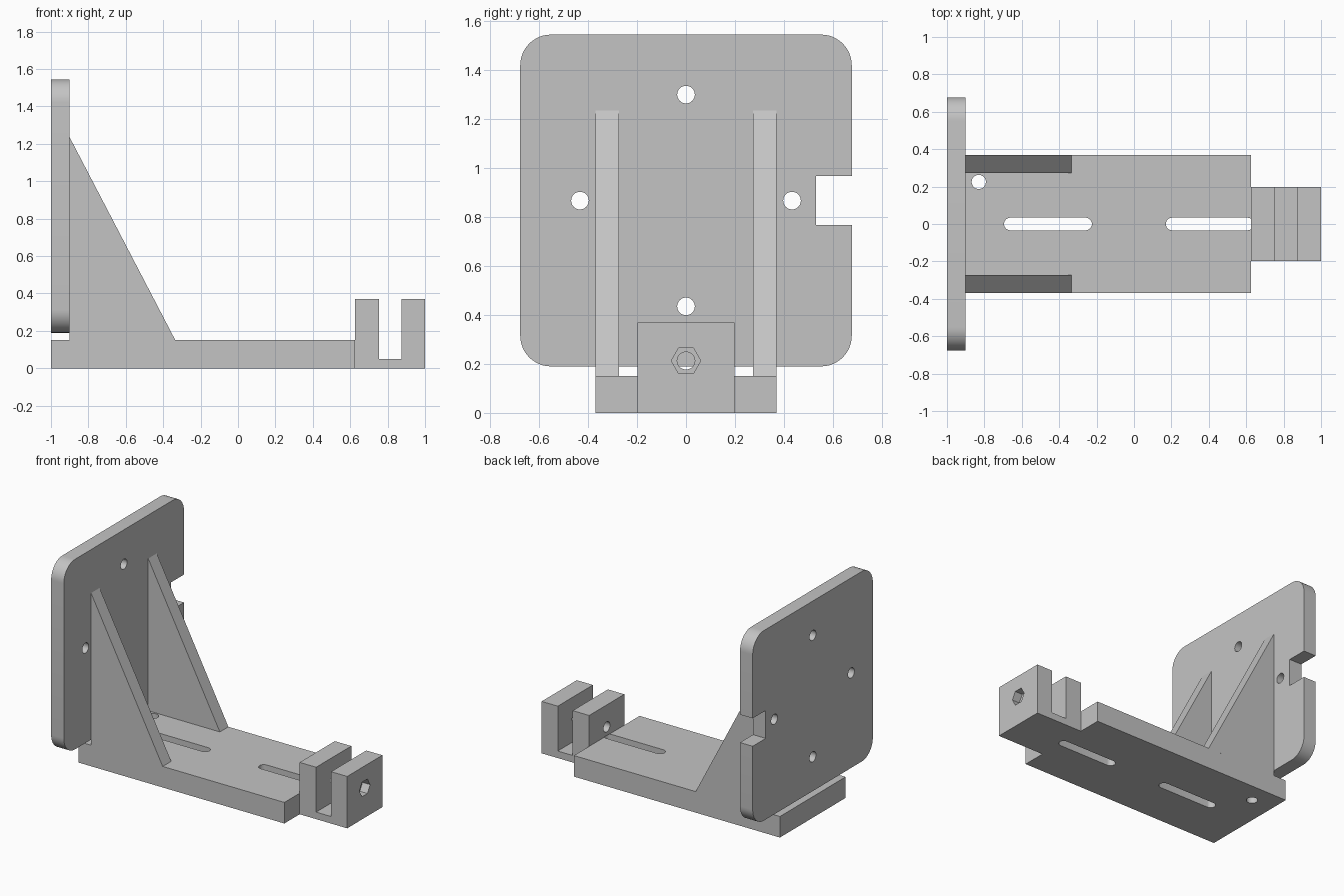
import bpy, bmesh
from math import radians, cos, sin, pi
from mathutils import Vector

cube = bpy.data.objects.get("Cube")
if cube:
    bpy.data.objects.remove(cube, do_unlink=True)

grey = bpy.data.materials.new("plain grey")
grey.use_nodes = True
grey.diffuse_color = (0.55, 0.55, 0.55, 1)
grey.node_tree.nodes["Principled BSDF"].inputs["Base Color"].default_value = grey.diffuse_color

AXES = {
    "x": lambda a, b, d: Vector((d, a, b)),
    "y": lambda a, b, d: Vector((a, d, b)),
    "z": lambda a, b, d: Vector((a, b, d)),
}


def prism(name, outline, axis, start, end):
    """Extrude a closed 2D outline along an axis."""
    place = AXES[axis]
    bm = bmesh.new()
    face = bm.faces.new([bm.verts.new(place(a, b, start)) for a, b in outline])
    grown = bmesh.ops.extrude_face_region(bm, geom=[face])["geom"]
    moved = [v for v in grown if isinstance(v, bmesh.types.BMVert)]
    bmesh.ops.translate(bm, verts=moved, vec=place(0, 0, end - start))
    bmesh.ops.recalc_face_normals(bm, faces=bm.faces)
    mesh = bpy.data.meshes.new(name)
    bm.to_mesh(mesh)
    bm.free()
    mesh.materials.append(grey)
    obj = bpy.data.objects.new(name, mesh)
    bpy.context.collection.objects.link(obj)
    return obj


def rect(a0, a1, b0, b1):
    return [(a0, b0), (a1, b0), (a1, b1), (a0, b1)]


def arc(a, b, r, first, last, steps):
    turns = [radians(first + (last - first) * i / steps) for i in range(steps + 1)]
    return [(a + r * cos(t), b + r * sin(t)) for t in turns]


def circle(a, b, r, sides=32):
    return [(a + r * cos(2 * pi * i / sides), b + r * sin(2 * pi * i / sides)) for i in range(sides)]


def slot(a0, a1, r):
    return arc(a1 - r, 0, r, -90, 90, 12) + arc(a0 + r, 0, r, 90, 270, 12)


def rounded(a0, a1, b0, b1, r):
    return (arc(a1 - r, b0 + r, r, -90, 0, 12) + arc(a1 - r, b1 - r, r, 0, 90, 12)
            + arc(a0 + r, b1 - r, r, 90, 180, 12) + arc(a0 + r, b0 + r, r, 180, 270, 12))


def cut(obj, *cutters):
    """Subtract each cutter, given as prism arguments, and bake the result."""
    for args in cutters:
        tool = prism("cutter", *args)
        tool.hide_render = True
        mod = obj.modifiers.new("cut", "BOOLEAN")
        mod.operation, mod.solver, mod.object = "DIFFERENCE", "EXACT", tool
        graph = bpy.context.evaluated_depsgraph_get()
        baked = bpy.data.meshes.new_from_object(obj.evaluated_get(graph))
        obj.modifiers.clear()
        obj.data = baked
        bpy.data.objects.remove(tool, do_unlink=True)


# Base with two slots and a small round hole
base = prism("base", rect(-1, 0.625, -0.37, 0.37), "z", 0, 0.15)
slot_two = (slot(0.17, 0.64, 0.034), "z", -0.1, 0.151)
cut(base,
    (slot(-0.695, -0.225, 0.034), "z", -0.1, 0.3),
    slot_two,
    (circle(-0.83, 0.225, 0.038), "z", -0.1, 0.3))

# Upright plate with side notch and four screw holes
plate = prism("upright_plate", rounded(-0.677, 0.677, 0.19, 1.545, 0.125), "x", -1, -0.9)
holes = [(0, 1.3), (0, 0.435), (-0.433, 0.867), (0.433, 0.867)]
cut(plate,
    (rect(0.53, 0.8, 0.768, 0.967), "x", -1.1, -0.8),
    *[(circle(y, z, 0.036), "x", -1.1, -0.8) for y, z in holes])

# Sloped ribs joining the base and the plate
parts = [base, plate]
for name, y in (("left_rib", 0.322), ("right_rib", -0.322)):
    triangle = [(-0.9, 0.15), (-0.335, 0.15), (-0.9, 1.235)]
    parts.append(prism(name, triangle, "y", y - 0.048, y + 0.048))

# Forked clamp block with bolt hole and hexagonal nut pocket
fork = [(0.625, 0), (1, 0), (1, 0.37), (0.873, 0.37),
        (0.873, 0.05), (0.755, 0.05), (0.755, 0.37), (0.625, 0.37)]
block = prism("clamp_block", fork, "y", -0.198, 0.198)
cut(block,
    slot_two,
    (circle(0, 0.213, 0.036), "x", 0.5, 1.1),
    (circle(0, 0.213, 0.06, 6), "x", 0.94, 1.1))
parts.append(block)

# Smooth the round edges only
bpy.ops.object.select_all(action="DESELECT")
for part in parts:
    part.select_set(True)
bpy.context.view_layer.objects.active = base
bpy.ops.object.shade_smooth_by_angle(angle=radians(30))
